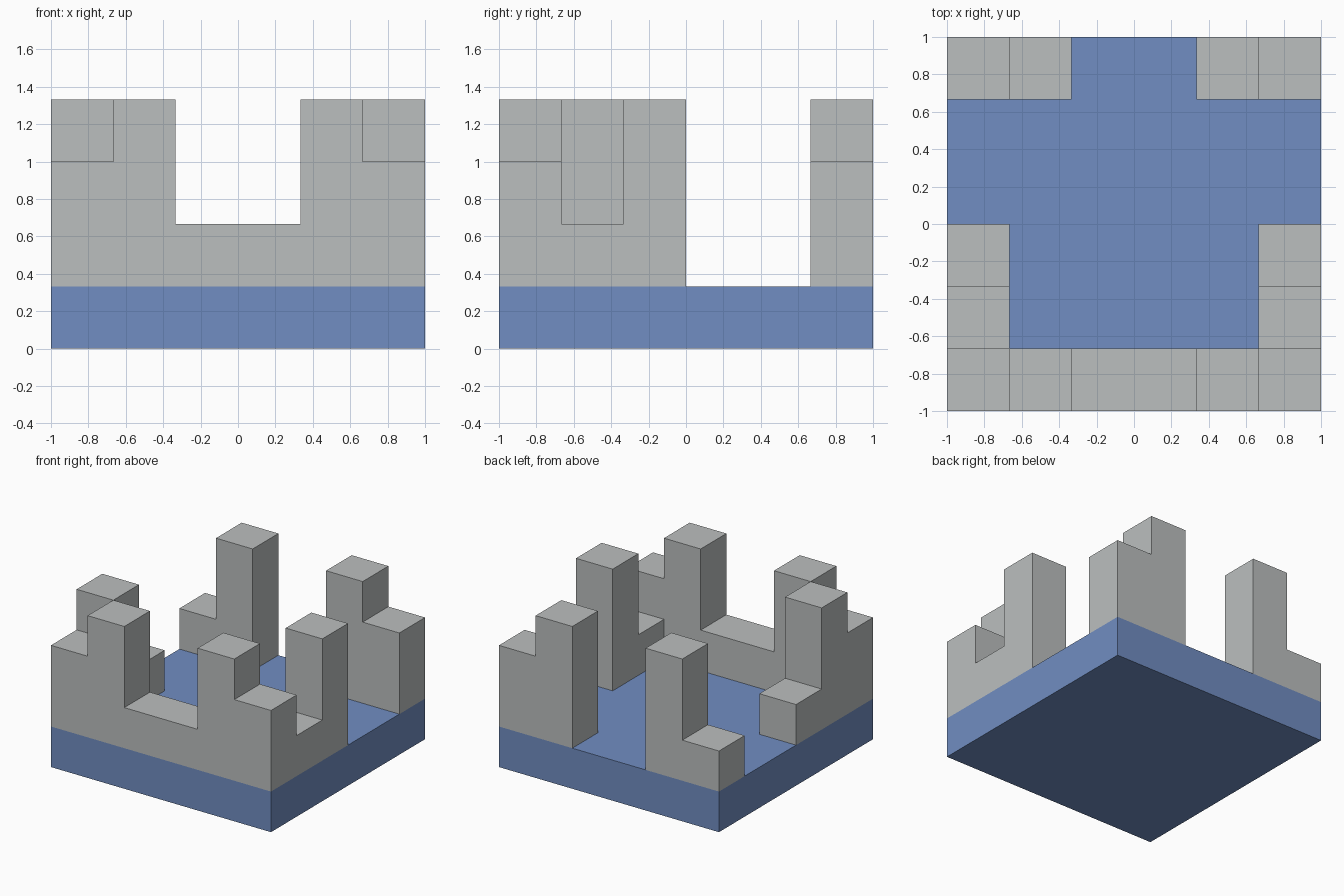
import bpy
import bmesh
from mathutils import Vector

U = 1 / 3  # side of one square cell

if "Cube" in bpy.data.objects:
    bpy.data.objects.remove(bpy.data.objects["Cube"], do_unlink=True)


def make_material(name, rgb):
    mat = bpy.data.materials.new(name)
    mat.use_nodes = True
    colour = (*rgb, 1)
    mat.diffuse_color = colour
    mat.node_tree.nodes["Principled BSDF"].inputs["Base Color"].default_value = colour
    return mat


blue = make_material("blue", (0.165, 0.27, 0.54))
grey = make_material("light grey", (0.50, 0.52, 0.52))


def stepped_wall(name, start, along, across, heights, mat, floor=1):
    """Extrude a stepped skyline; start, along and across are in cells."""
    start, along, across = Vector(start), Vector(along), Vector(across)
    n = len(heights)
    skyline = [(0, 0)]
    previous = 0
    for i, h in enumerate(heights):
        if h != previous:
            if i:
                skyline.append((i, previous))
            skyline.append((i, h))
        previous = h
    skyline += [(n, previous), (n, 0)]

    bm = bmesh.new()
    verts = []
    for a, h in skyline:
        p = start + along * a
        verts.append(bm.verts.new((p.x * U, p.y * U, (floor + h) * U)))
    face = bm.faces.new(verts)
    side = bmesh.ops.extrude_face_region(bm, geom=[face])["geom"]
    moved = [v for v in side if isinstance(v, bmesh.types.BMVert)]
    bmesh.ops.translate(bm, verts=moved, vec=(across.x * U, across.y * U, 0))
    bmesh.ops.recalc_face_normals(bm, faces=bm.faces)
    mesh = bpy.data.meshes.new(name)
    bm.to_mesh(mesh)
    bm.free()
    mesh.materials.append(mat)
    obj = bpy.data.objects.new(name, mesh)
    bpy.context.collection.objects.link(obj)
    return obj


X, Y = (1, 0), (0, 1)

# Square base slab
stepped_wall("base", (-3, -3), X, (0, 6), [1] * 6, blue, floor=0)

# Front wall with two towers and a low middle
stepped_wall("front_wall", (-3, -3), X, Y, [2, 3, 1, 1, 3, 2], grey)

# Side walls running back from the front corners
stepped_wall("right_wall", (-3, -2), Y, X, [3, 1], grey)
stepped_wall("left_wall", (2, -2), Y, X, [1, 3], grey)

# Back corner walls either side of the opening
stepped_wall("back_right_wall", (-3, 2), X, Y, [1, 3], grey)
stepped_wall("back_left_wall", (1, 2), X, Y, [3, 2], grey)
